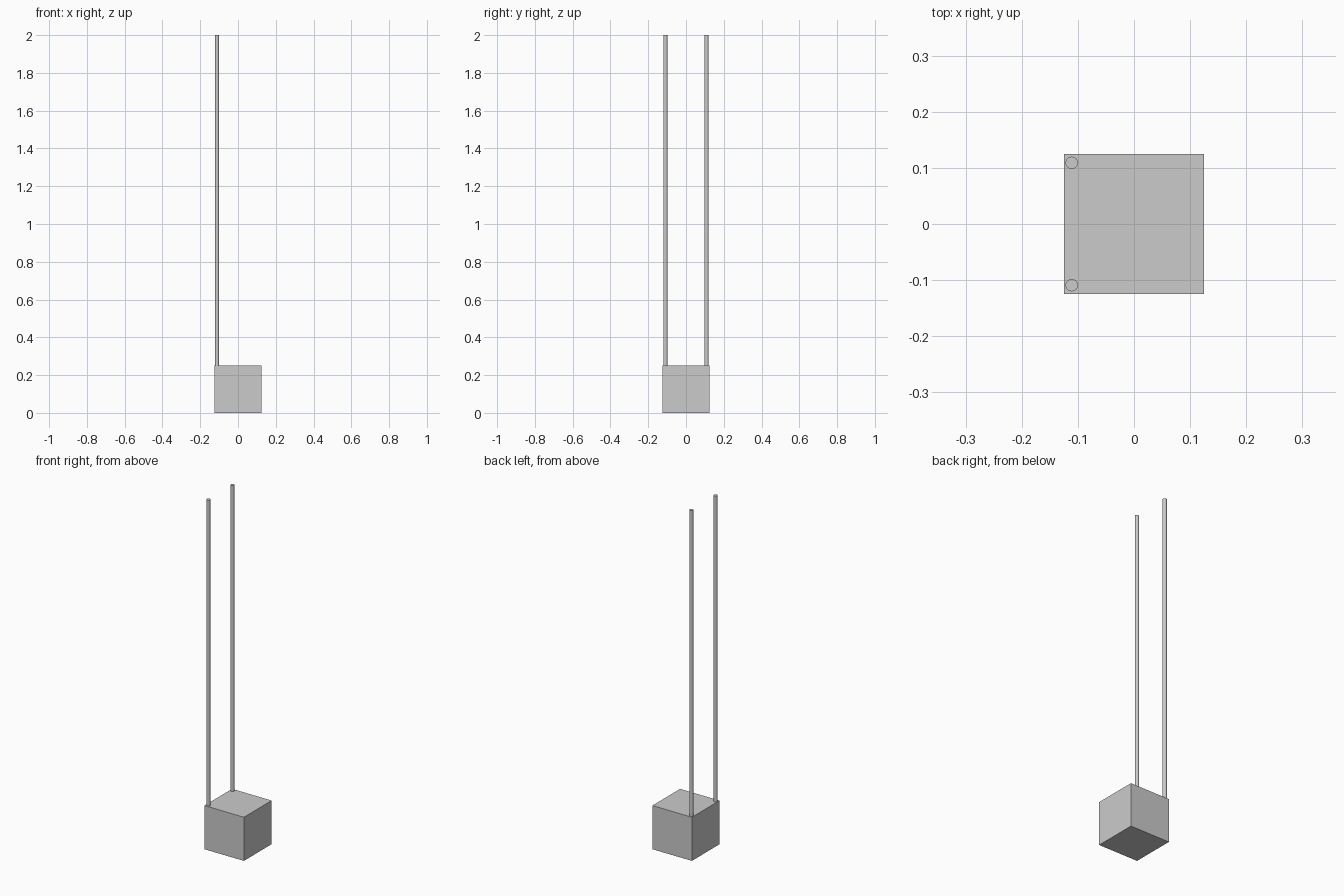
import bpy

if "Cube" in bpy.data.objects:
    bpy.data.objects.remove(bpy.data.objects["Cube"])

# Base block
bpy.ops.mesh.primitive_cube_add(size=0.25, location=(0, 0, 0.125))
bpy.context.object.name = "base_block"

# Two tall thin rods standing on the left corners of the block
ROD_BOTTOM, ROD_TOP = 0.25, 2.0
for name, y in (("front_rod", -0.109), ("back_rod", 0.109)):
    bpy.ops.mesh.primitive_cylinder_add(
        vertices=32, radius=0.011, depth=ROD_TOP - ROD_BOTTOM,
        location=(-0.111, y, (ROD_TOP + ROD_BOTTOM) / 2))
    bpy.context.object.name = name
    bpy.ops.object.shade_smooth_by_angle()
